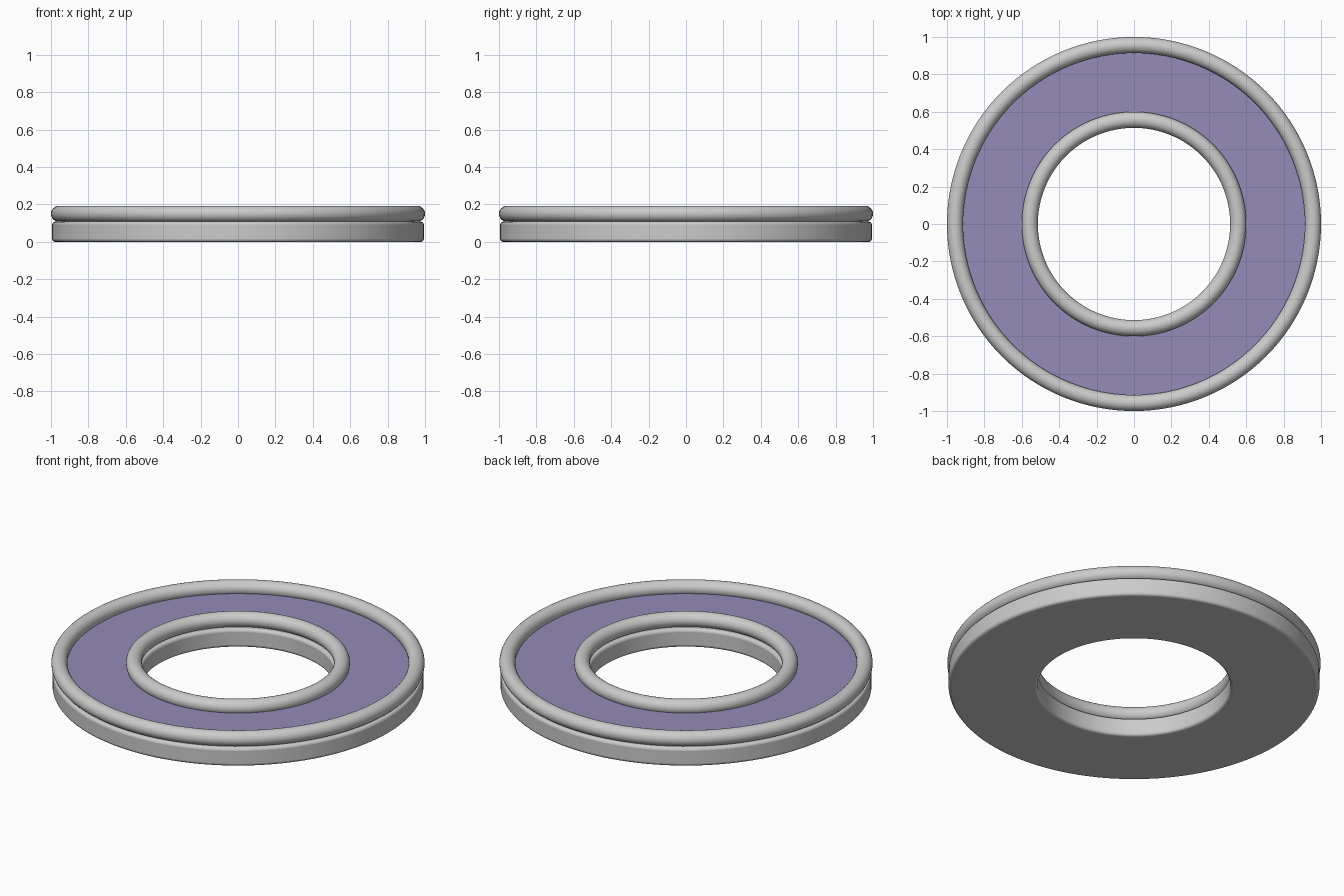
import bpy, math

if "Cube" in bpy.data.objects:
    bpy.data.objects.remove(bpy.data.objects["Cube"])

SEGMENTS = 128


def lathe(name, profile):
    """Spin a closed (radius, z) profile around the z axis."""
    n = len(profile)
    verts, faces = [], []
    for i in range(SEGMENTS):
        a = 2 * math.pi * i / SEGMENTS
        verts += [(r * math.cos(a), r * math.sin(a), z) for r, z in profile]
        j = (i + 1) % SEGMENTS
        for k in range(n):
            m = (k + 1) % n
            faces.append((i * n + k, j * n + k, j * n + m, i * n + m))
    mesh = bpy.data.meshes.new(name)
    mesh.from_pydata(verts, [], faces)
    obj = bpy.data.objects.new(name, mesh)
    bpy.context.collection.objects.link(obj)
    smooth(obj)
    return obj


def smooth(obj):
    bpy.ops.object.select_all(action='DESELECT')
    bpy.context.view_layer.objects.active = obj
    obj.select_set(True)
    bpy.ops.object.shade_smooth_by_angle(angle=math.radians(35))


# Flat base ring with softly rounded edges
base = lathe("base_ring", [(0.515, 0), (0.994, 0), (0.994, 0.108), (0.515, 0.108)])
bevel = base.modifiers.new("rounded_edges", 'BEVEL')
bevel.width = 0.016
bevel.segments = 4
bevel.limit_method = 'ANGLE'
bevel.angle_limit = math.radians(40)

# Round rims on the outer and inner edges
for name, radius in (("outer_rim", 0.957), ("inner_rim", 0.557)):
    bpy.ops.mesh.primitive_torus_add(
        major_radius=radius, minor_radius=0.043, location=(0, 0, 0.15),
        major_segments=SEGMENTS, minor_segments=24)
    rim = bpy.context.object
    rim.name = name
    smooth(rim)

# Translucent purple panel between the rims
panel = lathe("purple_panel", [(0.557, 0.108), (0.957, 0.108), (0.957, 0.13), (0.557, 0.13)])
mat = bpy.data.materials.new("purple")
mat.diffuse_color = (0.30, 0.26, 0.48, 0.8)
mat.use_nodes = True
mat.node_tree.nodes["Principled BSDF"].inputs["Base Color"].default_value = mat.diffuse_color
panel.data.materials.append(mat)
